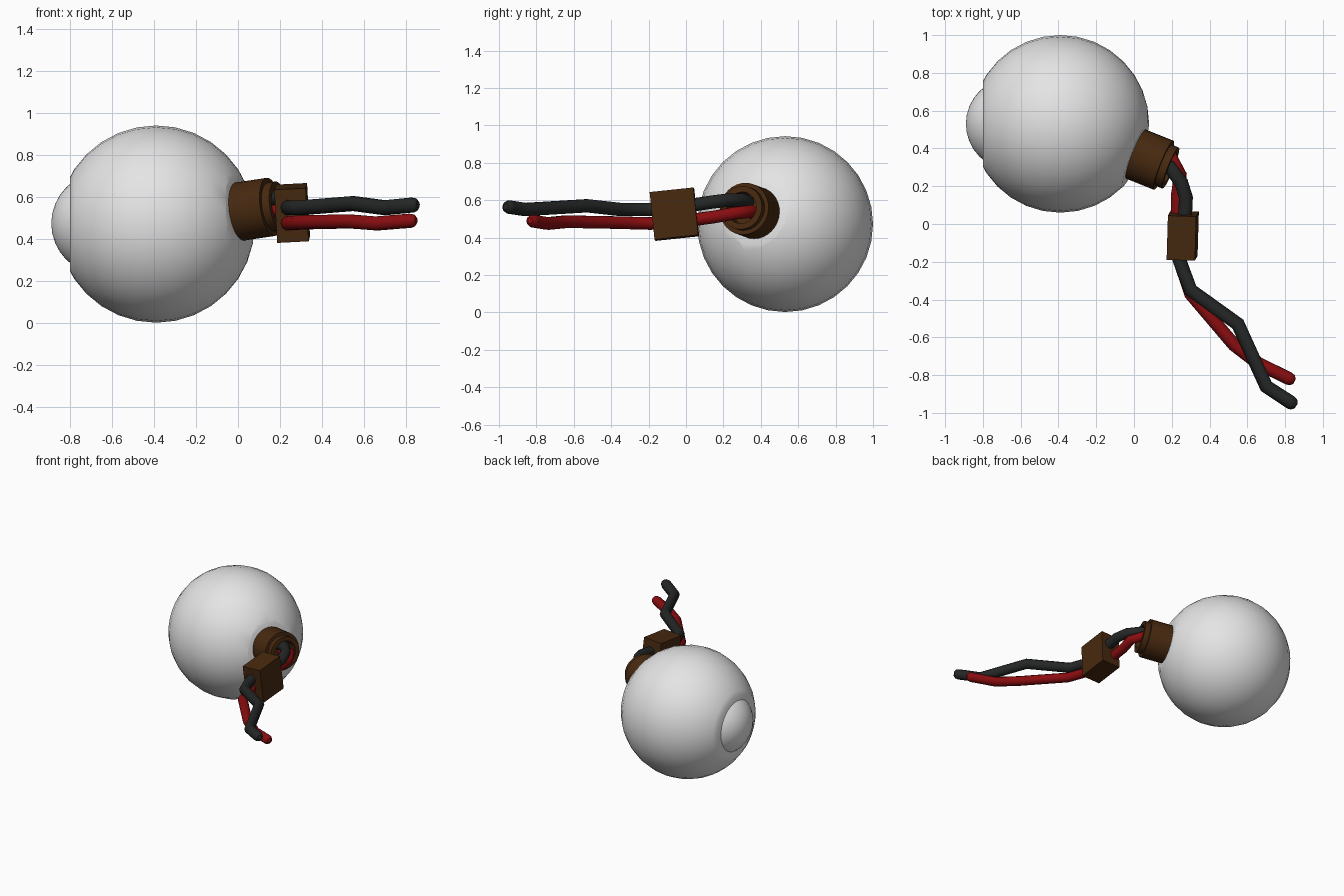
import bpy, bmesh, math
from mathutils import Vector, Euler

cube = bpy.data.objects.get("Cube")
if cube:
    bpy.data.objects.remove(cube)


def material(name, rgb):
    m = bpy.data.materials.new(name)
    m.use_nodes = True
    m.diffuse_color = (*rgb, 1)
    m.node_tree.nodes["Principled BSDF"].inputs["Base Color"].default_value = (*rgb, 1)
    return m


WHITE = material("white", (0.78, 0.78, 0.78))
BROWN = material("brown", (0.063, 0.022, 0.005))
BLACK = material("black", (0.018, 0.020, 0.020))
RED = material("red", (0.25, 0.004, 0.005))


def finish(obj, mat, smooth=True, angle=35):
    obj.data.materials.clear()
    obj.data.materials.append(mat)
    bpy.ops.object.select_all(action="DESELECT")
    obj.select_set(True)
    bpy.context.view_layer.objects.active = obj
    if smooth:
        bpy.ops.object.shade_smooth_by_angle(angle=math.radians(angle))
    return obj


def mesh_object(name, bm, mat, smooth=True):
    bmesh.ops.recalc_face_normals(bm, faces=bm.faces)
    me = bpy.data.meshes.new(name)
    bm.to_mesh(me)
    bm.free()
    obj = bpy.data.objects.new(name, me)
    bpy.context.collection.objects.link(obj)
    return finish(obj, mat, smooth)


def cut_flat(bm, point, normal):
    """Slice off everything beyond a plane and close the cut."""
    geom = bm.verts[:] + bm.edges[:] + bm.faces[:]
    cut = bmesh.ops.bisect_plane(bm, geom=geom, plane_co=point, plane_no=normal,
                                 clear_outer=True)["geom_cut"]
    edges = [e for e in cut if isinstance(e, bmesh.types.BMEdge)]
    bmesh.ops.edgeloop_fill(bm, edges=edges)


def sphere(center, radius):
    bm = bmesh.new()
    bmesh.ops.create_uvsphere(bm, u_segments=32, v_segments=16, radius=radius)
    bmesh.ops.rotate(bm, verts=bm.verts, matrix=Euler((0, math.pi / 2, 0)).to_matrix())
    bmesh.ops.translate(bm, verts=bm.verts, vec=center)
    return bm


CENTER = Vector((-0.39, 0.53, 0.472))
AXIS = Vector((0.40, -0.16, 0.06)).normalized()

# Eyeball with one flat for the lens and one for the socket
bm = sphere(CENTER, 0.47)
cut_flat(bm, Vector((-0.80, 0, 0)), Vector((-1, 0, 0)))
cut_flat(bm, CENTER + AXIS * 0.435, AXIS)
mesh_object("eyeball", bm, WHITE)

# Lens bulge
bm = sphere(Vector((-0.645, 0.53, 0.475)), 0.245)
cut_flat(bm, Vector((-0.79, 0, 0)), Vector((1, 0, 0)))
mesh_object("lens", bm, WHITE)

# Turned socket with a stepped, hollow mouth
profile = [(0, 0), (0.14, 0), (0.14, 0.175), (0.117, 0.175), (0.117, 0.215),
           (0.085, 0.215), (0.085, 0.12), (0, 0.12)]
bm = bmesh.new()
verts = [bm.verts.new((r, 0, h)) for r, h in profile]
edges = [bm.edges.new(pair) for pair in zip(verts, verts[1:])]
bmesh.ops.spin(bm, geom=verts + edges, cent=(0, 0, 0), axis=(0, 0, 1),
               angle=2 * math.pi, steps=32)
bmesh.ops.remove_doubles(bm, verts=bm.verts, dist=0.0005)
socket = mesh_object("socket", bm, BROWN)
socket.rotation_euler = AXIS.to_track_quat("Z", "Y").to_euler()
socket.location = CENTER + AXIS * 0.42

# Tilted block that clamps the cables
bm = bmesh.new()
bmesh.ops.create_cube(bm, size=1)
bmesh.ops.scale(bm, verts=bm.verts, vec=(0.15, 0.235, 0.255))
block = mesh_object("cable_block", bm, BROWN, smooth=False)
block.rotation_euler = [math.radians(a) for a in (6, -3, -2)]
block.location = (0.258, -0.062, 0.525)


def cable(name, points, radius, mat):
    """Kinked round cable with softened tips."""
    pts = [Vector(p) for p in points]
    tip = (pts[-1] - pts[-2]).normalized()
    path = [(p, 1) for p in pts]
    path += [(pts[-1] + tip * 0.02, 0.85), (pts[-1] + tip * 0.033, 0.45)]
    cu = bpy.data.curves.new(name, "CURVE")
    cu.dimensions = "3D"
    cu.bevel_depth = radius
    cu.bevel_resolution = 3
    cu.use_fill_caps = True
    sp = cu.splines.new("POLY")
    sp.points.add(len(path) - 1)
    for node, (co, r) in zip(sp.points, path):
        node.co = (*co, 1)
        node.radius = r
    obj = bpy.data.objects.new(name, cu)
    bpy.context.collection.objects.link(obj)
    bpy.ops.object.select_all(action="DESELECT")
    obj.select_set(True)
    bpy.context.view_layer.objects.active = obj
    bpy.ops.object.convert(target="MESH")
    finish(bpy.context.object, mat, angle=50)


cable("black_cable", [(0.11, 0.33, 0.59), (0.19, 0.30, 0.60), (0.25, 0.22, 0.60),
                      (0.275, 0.14, 0.59), (0.27, 0.04, 0.575), (0.24, -0.19, 0.55),
                      (0.30, -0.35, 0.55), (0.55, -0.53, 0.57), (0.70, -0.86, 0.55),
                      (0.83, -0.945, 0.563)], 0.037, BLACK)
cable("red_cable", [(0.11, 0.36, 0.53), (0.20, 0.35, 0.54), (0.245, 0.26, 0.53),
                    (0.23, 0.15, 0.51), (0.23, 0.04, 0.495), (0.24, -0.19, 0.475),
                    (0.30, -0.37, 0.48), (0.53, -0.64, 0.485), (0.66, -0.74, 0.475),
                    (0.82, -0.818, 0.488)], 0.035, RED)
